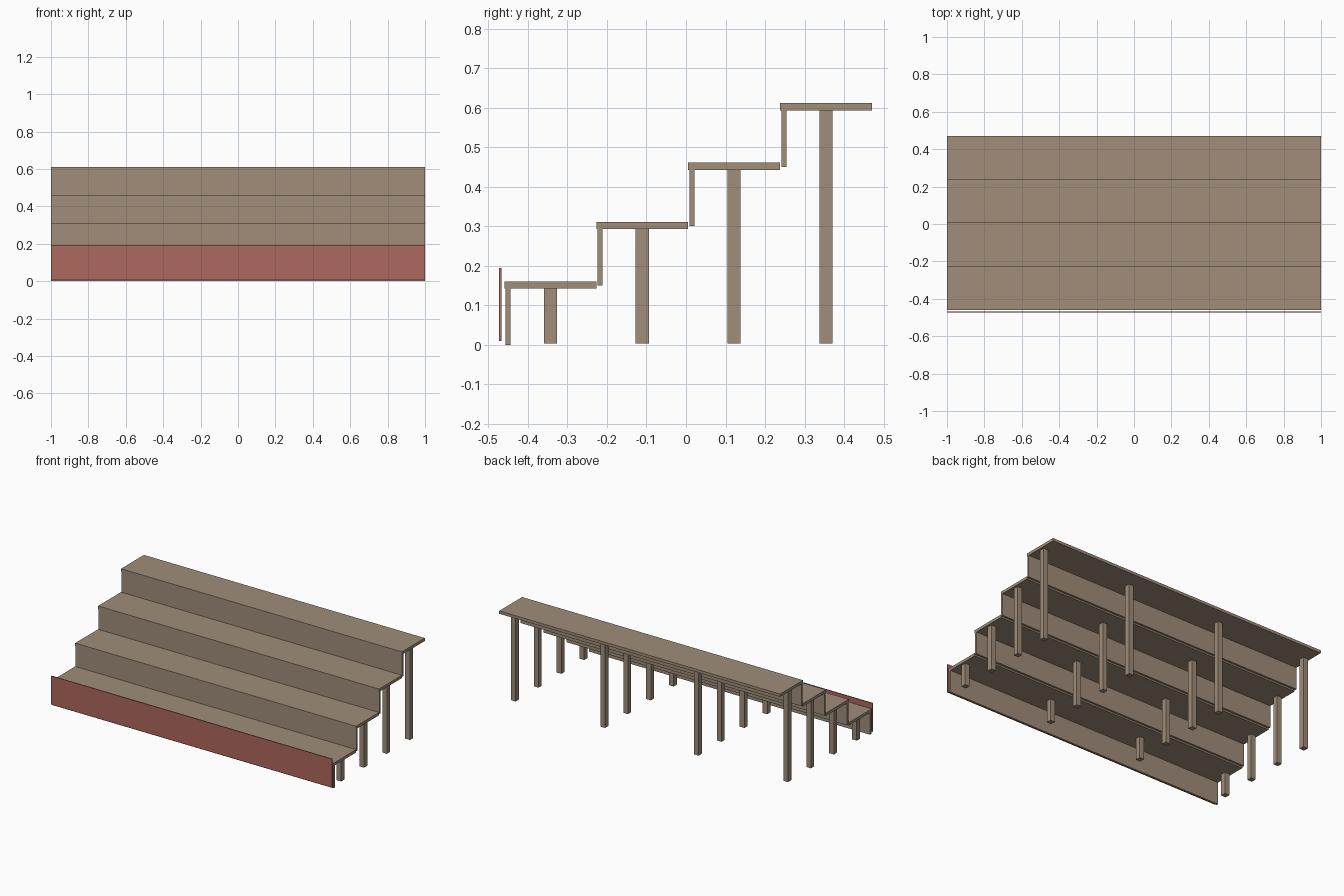
import bpy

cube = bpy.data.objects.get("Cube")
if cube:
    bpy.data.objects.remove(cube, do_unlink=True)


def make_material(name, rgb):
    mat = bpy.data.materials.new(name)
    mat.use_nodes = True
    color = (*rgb, 1)
    mat.diffuse_color = color
    mat.node_tree.nodes["Principled BSDF"].inputs["Base Color"].default_value = color
    return mat


def box(name, x, y, z, mat):
    """Box spanning the given (min, max) ranges."""
    spans = (x, y, z)
    bpy.ops.mesh.primitive_cube_add(size=1, location=[(a + b) / 2 for a, b in spans])
    obj = bpy.context.object
    obj.name = name
    obj.scale = [b - a for a, b in spans]
    bpy.ops.object.transform_apply(location=False, rotation=False, scale=True)
    obj.data.materials.append(mat)
    return obj


wood = make_material("tan wood", (0.352, 0.270, 0.195))
red = make_material("muted red", (0.418, 0.138, 0.109))

FULL = (-1, 1)
DEPTH, RISE = 0.2328, 0.1503
THICK, POST = 0.0185, 0.033
FIRST_Y, FIRST_TOP = -0.46, 0.161

for step in range(4):
    y = FIRST_Y + step * DEPTH
    top = FIRST_TOP + step * RISE
    under = top - THICK
    n = step + 1

    # Tread and the riser hanging below its front edge
    box(f"tread_{n}", FULL, (y, y + DEPTH), (under, top), wood)
    box(f"riser_{n}", FULL, (y + 0.003, y + 0.016), (step * RISE, under), wood)

    # Row of four square posts
    post_y = y + DEPTH / 2
    for k, x in enumerate((-0.97, -0.333, 0.333, 0.97)):
        box(f"post_{n}_{k + 1}", (x - POST / 2, x + POST / 2),
            (post_y - POST / 2, post_y + POST / 2), (0.003, under), wood)

# Thin panel standing just ahead of the lowest step
box("front_panel", FULL, (-0.473, -0.467), (0.01, 0.194), red)
